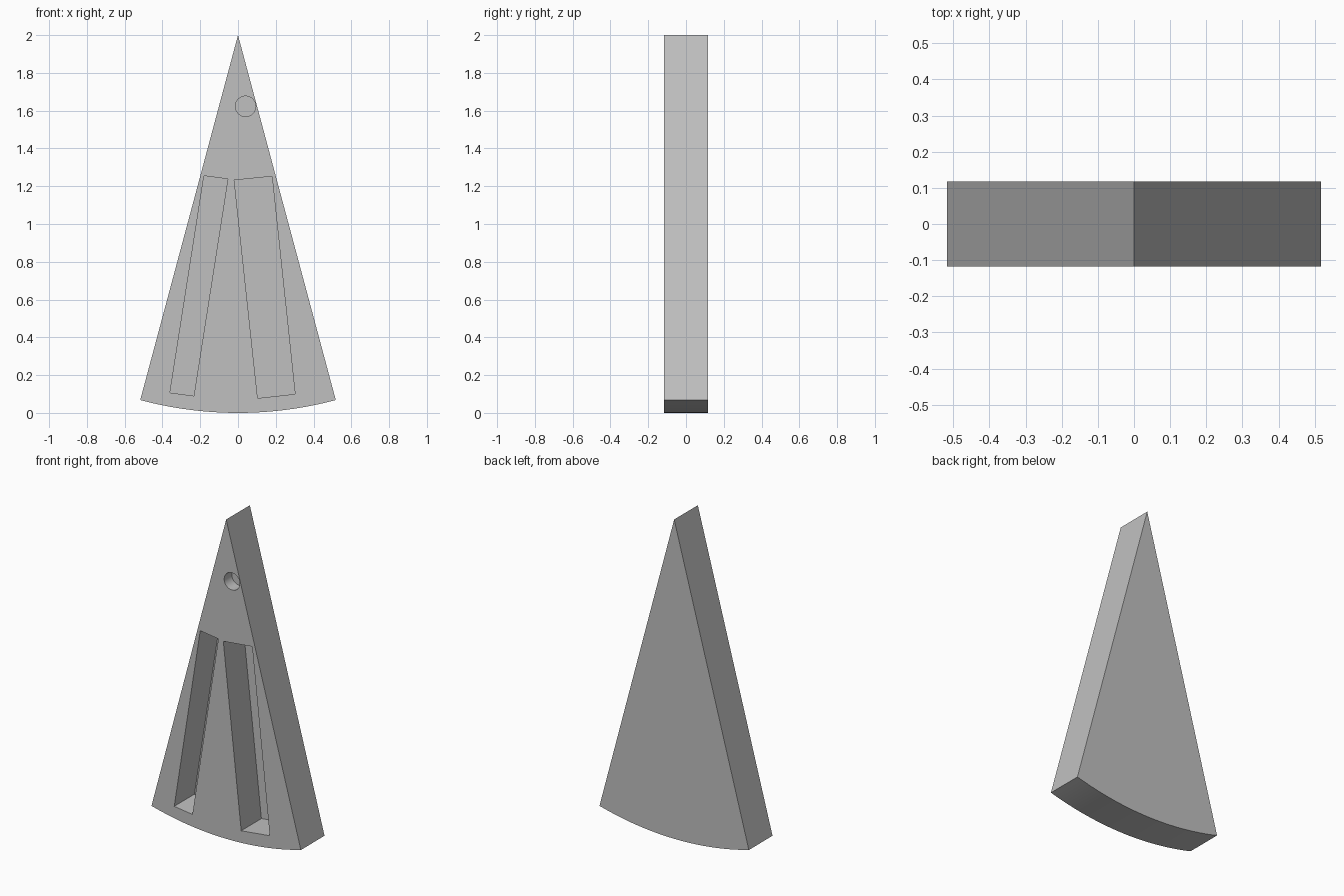
import bpy
import bmesh
import math
from mathutils import Vector

cube = bpy.data.objects.get("Cube")
if cube:
    bpy.data.objects.remove(cube, do_unlink=True)

RADIUS = 2.0
HALF_ANGLE = math.radians(15)
HALF_DEPTH = 0.117
POCKET_DEPTH = 0.2
HOLE_DEPTH = 0.075

grey = bpy.data.materials.new("mid_grey")
grey.use_nodes = True
colour = (0.53, 0.53, 0.53, 1)
grey.diffuse_color = colour
grey.node_tree.nodes["Principled BSDF"].inputs["Base Color"].default_value = colour


def prism(name, outline, y0, y1):
    """Extrude an (x, z) outline from y0 to y1."""
    bm = bmesh.new()
    face = bm.faces.new([bm.verts.new((x, y0, z)) for x, z in outline])
    result = bmesh.ops.extrude_face_region(bm, geom=[face])
    moved = [v for v in result["geom"] if isinstance(v, bmesh.types.BMVert)]
    bmesh.ops.translate(bm, verts=moved, vec=Vector((0, y1 - y0, 0)))
    bmesh.ops.recalc_face_normals(bm, faces=bm.faces)
    mesh = bpy.data.meshes.new(name)
    bm.to_mesh(mesh)
    bm.free()
    mesh.materials.append(grey)
    obj = bpy.data.objects.new(name, mesh)
    bpy.context.collection.objects.link(obj)
    return obj


def arc(cx, cz, radius, start, end, count):
    angles = [start + (end - start) * i / count for i in range(count + 1)]
    return [(cx + radius * math.sin(a), cz - radius * math.cos(a)) for a in angles]


def cut(target, name, outline, depth):
    """Sink a blind recess into the front face."""
    cutter = prism(name, outline, -HALF_DEPTH - 0.1, -HALF_DEPTH + depth)
    cutter.hide_render = True
    bpy.context.view_layer.objects.active = target
    mod = target.modifiers.new(name, 'BOOLEAN')
    mod.operation = 'DIFFERENCE'
    mod.solver = 'EXACT'
    mod.object = cutter
    bpy.ops.object.modifier_apply(modifier=mod.name)
    bpy.data.objects.remove(cutter, do_unlink=True)


# Circular sector with its point at the top
outline = [(0, RADIUS)] + arc(0, RADIUS, RADIUS, -HALF_ANGLE, HALF_ANGLE, 32)
wedge = prism("wedge_body", outline, -HALF_DEPTH, HALF_DEPTH)

# Two slanted pockets and a small round hole
cut(wedge, "right_pocket",
    [(-0.18, 1.255), (-0.054, 1.238), (-0.234, 0.09), (-0.36, 0.107)], POCKET_DEPTH)
cut(wedge, "left_pocket",
    [(-0.02, 1.232), (0.18, 1.252), (0.302, 0.1), (0.104, 0.078)], POCKET_DEPTH)
cut(wedge, "round_hole", arc(0.04, 1.623, 0.054, 0, math.tau, 48)[:-1], HOLE_DEPTH)

# Smooth the curved walls, keep corners sharp
bpy.ops.object.select_all(action='DESELECT')
wedge.select_set(True)
bpy.context.view_layer.objects.active = wedge
bpy.ops.object.shade_smooth_by_angle(angle=math.radians(30))
